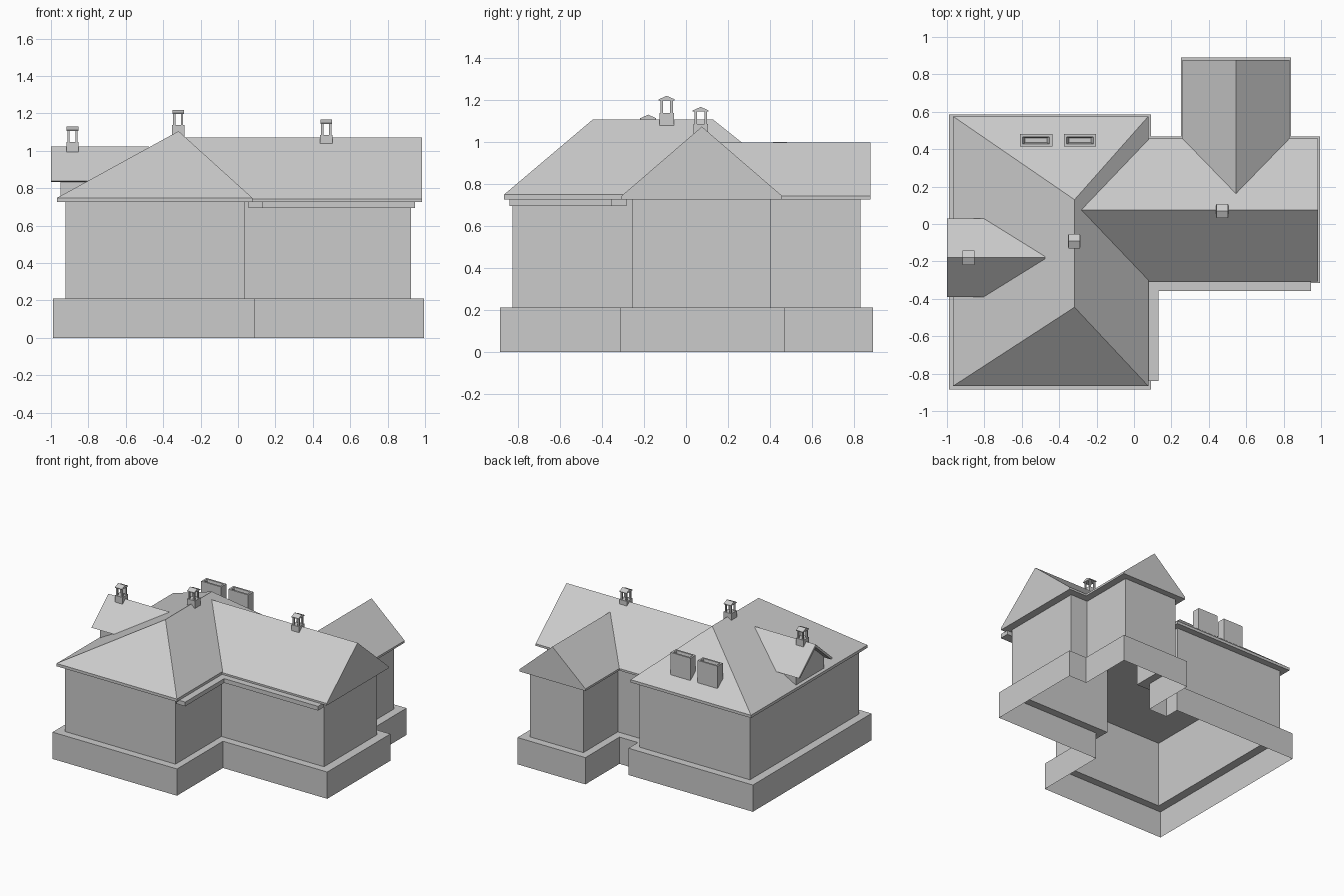
import bpy, bmesh
from mathutils import Vector

if "Cube" in bpy.data.objects:
    bpy.data.objects.remove(bpy.data.objects["Cube"])


def make(name, verts, faces):
    me = bpy.data.meshes.new(name)
    bm = bmesh.new()
    vs = [bm.verts.new(v) for v in verts]
    for f in faces:
        bm.faces.new([vs[i] for i in f])
    bmesh.ops.recalc_face_normals(bm, faces=bm.faces)
    bm.to_mesh(me)
    bm.free()
    ob = bpy.data.objects.new(name, me)
    bpy.context.collection.objects.link(ob)
    return ob


def loft(name, rings, cap_start=True, cap_end=True):
    """Skin a stack of equal-length point rings."""
    n = len(rings[0])
    faces = [(r * n + i, r * n + (i + 1) % n, (r + 1) * n + (i + 1) % n, (r + 1) * n + i)
             for r in range(len(rings) - 1) for i in range(n)]
    if cap_start:
        faces.append(tuple(range(n))[::-1])
    if cap_end:
        faces.append(tuple(range((len(rings) - 1) * n, len(rings) * n)))
    return make(name, [p for r in rings for p in r], faces)


def rect(x0, x1, y0, y1, z):
    return [(x0, y0, z), (x1, y0, z), (x1, y1, z), (x0, y1, z)]


def box(name, x0, x1, y0, y1, z0, z1):
    return loft(name, [rect(x0, x1, y0, y1, z0), rect(x0, x1, y0, y1, z1)])


def prism_x(name, profile, x0, x1):
    return loft(name, [[(x, y, z) for y, z in profile] for x in (x0, x1)])


def prism_y(name, profile, y0, y1):
    return loft(name, [[(x, y, z) for x, z in profile] for y in (y0, y1)])


def gable(a, b, z0, z1, top):
    return [(a, z0), (b, z0), (b, z1), ((a + b) / 2, top), (a, z1)]


def footprint(x0, x1, x2, x3, x4, y0, y1, y2, y3, y4, z):
    """Outline of the main block, side wing and rear wing."""
    pts = [(x0, y0), (x1, y0), (x1, y2), (x2, y2), (x2, y3), (x4, y3),
           (x4, y4), (x3, y4), (x3, y3), (x1, y3), (x1, y1), (x0, y1)]
    return [(x, y, z) for x, y in pts]


# Foundation and walls: shells open underneath
outer = (-.99, .09, .995, .25, .84, -.885, .585, -.315, .468, .89)
inner = (-.923, .035, .925, .31, .775, -.825, .525, -.255, .403, .83)
EAVE, LIP = .726, .748
loft("foundation", [footprint(*outer, 0), footprint(*outer, .21), footprint(*inner, .21)],
     False, False)
loft("walls", [footprint(*inner, .21), footprint(*inner, EAVE)], False, True)

# Main hipped roof
x0, x1, y0, y1 = -.968, .077, -.867, .576
make("main_roof",
     rect(x0, x1, y0, y1, EAVE) + rect(x0, x1, y0, y1, LIP)
     + [(-.318, -.445, 1.105), (-.318, .13, 1.105)],
     [(3, 2, 1, 0), (0, 1, 5, 4), (1, 2, 6, 5), (2, 3, 7, 6), (3, 0, 4, 7),
      (4, 5, 8), (5, 6, 9, 8), (6, 7, 9), (7, 4, 8, 9)])

# Gabled wing roofs
prism_x("side_wing_roof", gable(-.307, .458, EAVE, LIP - .006, 1.072), -.285, .985)
prism_y("rear_wing_roof", gable(.258, .832, EAVE, LIP - .006, .997), .1, .878)

# Gutter along the inner corner
g = [(.055, -.84), (.13, -.84), (.13, -.357), (.945, -.357), (.945, -.283), (.055, -.283)]
loft("gutter", [[(x, y, z) for x, y in g] for z in (.695, .728)])

# Dormer on the left slope
prism_x("dormer_roof", [(-.39, .838), (-.18, 1.024), (.03, .838), (.012, .832),
                        (-.18, 1.0), (-.372, .832)], -1.0, -.475)
prism_x("dormer_wall", [(-.355, .735), (-.005, .735), (-.005, .846),
                        (-.18, 1.0), (-.355, .846)], -.95, -.52)

# Rear chimney stacks with recessed tops
for i, sx in enumerate((-.61, -.375)):
    a, b, c, d = sx, sx + .173, .415, .48
    t = .014
    loft(f"rear_stack_{i + 1}", [
        rect(a, b, c, d, .78), rect(a, b, c, d, 1.0),
        rect(a + t, b - t, c + t, d - t, 1.0),
        rect(a + t * 2, b - t * 2, c + t * 1.4, d - t * 1.4, .96)])

# Ridge vents: block, four posts, small pitched cap
for i, (cx, cy, z) in enumerate(((-.885, -.18, .995), (-.32, -.092, 1.085), (.472, .07, 1.032))):
    n = f"vent_{i + 1}"
    box(n + "_base", cx - .033, cx + .033, cy - .034, cy + .034, z - .03, z + .052)
    for sx in (-1, 1):
        for sy in (-1, 1):
            px, py = cx + sx * .021, cy + sy * .023
            box(n + "_post", px - .006, px + .006, py - .006, py + .006, z + .052, z + .115)
    prism_x(n + "_cap", gable(cy - .038, cy + .038, z + .112, z + .117, z + .134),
            cx - .031, cx + .031)
